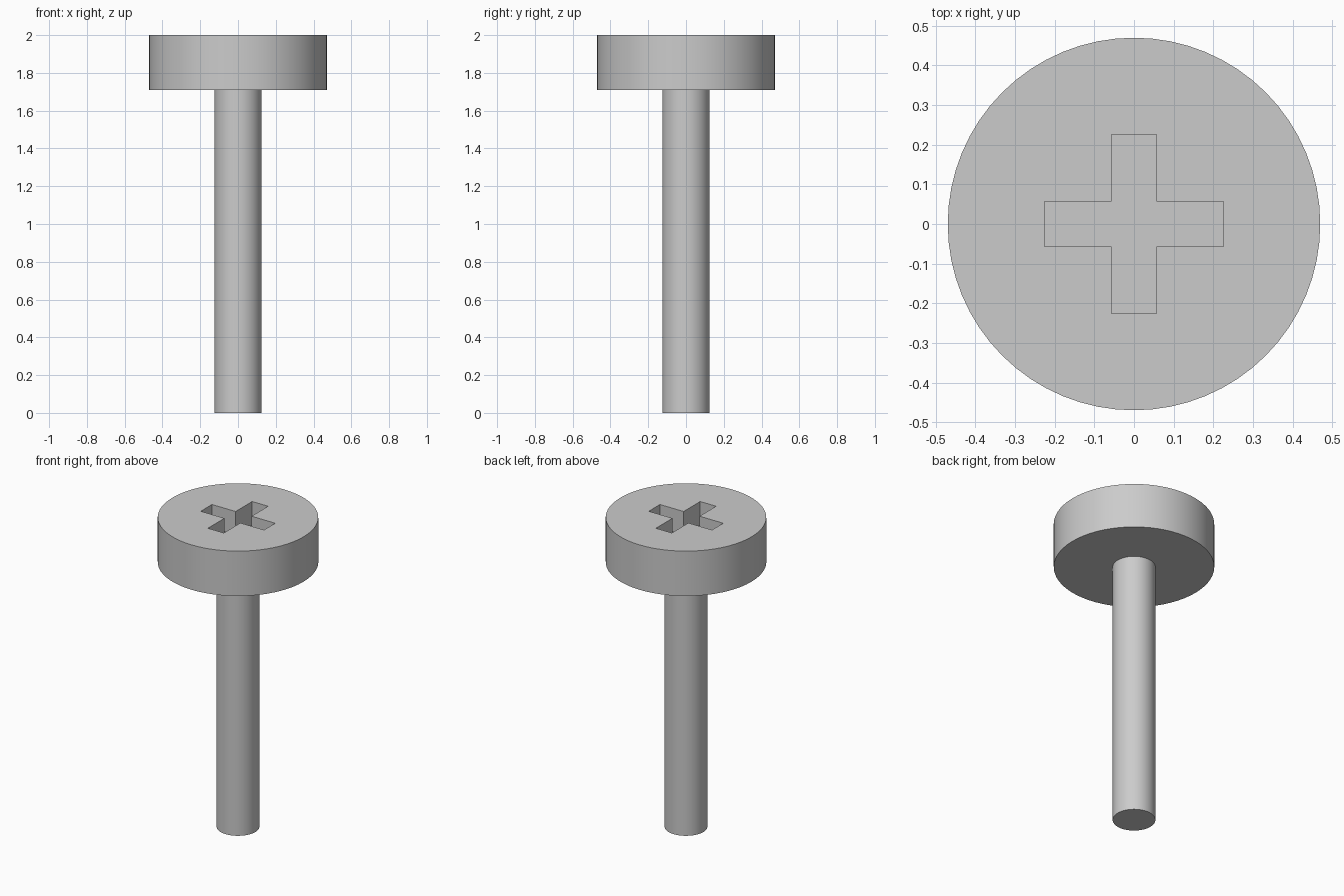
import bpy
import bmesh
import math

cube = bpy.data.objects.get("Cube")
if cube:
    bpy.data.objects.remove(cube, do_unlink=True)

HEAD_RADIUS, SHAFT_RADIUS = 0.47, 0.125
HEAD_BASE, TOP = 1.71, 2.0
SLOT_REACH, SLOT_HALF, SLOT_DEPTH = 0.226, 0.057, 0.15
SIDES = 64

# Plain grey metal
metal = bpy.data.materials.new("grey metal")
metal.use_nodes = True
grey = (0.6, 0.6, 0.6, 1.0)
metal.diffuse_color = grey
metal.node_tree.nodes["Principled BSDF"].inputs["Base Color"].default_value = grey


def make_object(name, bm):
    bmesh.ops.recalc_face_normals(bm, faces=bm.faces)
    mesh = bpy.data.meshes.new(name)
    bm.to_mesh(mesh)
    bm.free()
    obj = bpy.data.objects.new(name, mesh)
    bpy.context.collection.objects.link(obj)
    mesh.materials.append(metal)
    return obj


def extrude_up(bm, face, height):
    result = bmesh.ops.extrude_face_region(bm, geom=[face], use_keep_orig=True)
    verts = [g for g in result["geom"] if isinstance(g, bmesh.types.BMVert)]
    bmesh.ops.translate(bm, verts=verts, vec=(0, 0, height))


def ring(bm, radius, z):
    return [bm.verts.new((radius * math.cos(a), radius * math.sin(a), z))
            for a in (math.tau * i / SIDES for i in range(SIDES))]


# Screw body: one closed skin of stacked rings, shaft then wider head
bm = bmesh.new()
levels = [(SHAFT_RADIUS, 0), (SHAFT_RADIUS, HEAD_BASE),
          (HEAD_RADIUS, HEAD_BASE), (HEAD_RADIUS, TOP)]
rings = [ring(bm, r, z) for r, z in levels]
for low, high in zip(rings, rings[1:]):
    for i in range(SIDES):
        j = (i + 1) % SIDES
        bm.faces.new((low[i], low[j], high[j], high[i]))
bm.faces.new(rings[0][::-1])
bm.faces.new(rings[-1])
screw = make_object("screw", bm)

# Cross-shaped cutter: one arm outline turned through four quarters
bm = bmesh.new()
arm = [(SLOT_HALF, -SLOT_HALF), (SLOT_REACH, -SLOT_HALF), (SLOT_REACH, SLOT_HALF)]
outline = []
for quarter in range(4):
    c, s = ((1, 0), (0, 1), (-1, 0), (0, -1))[quarter]
    outline += [bm.verts.new((x * c - y * s, x * s + y * c, TOP - SLOT_DEPTH))
                for x, y in arm]
extrude_up(bm, bm.faces.new(outline), SLOT_DEPTH * 2)
cutter = make_object("cross_slot_cutter", bm)
cutter.hide_render = True

# Cut the driver recess into the head
cut = screw.modifiers.new("cross slot", 'BOOLEAN')
cut.operation = 'DIFFERENCE'
cut.solver = 'EXACT'
cut.object = cutter
bpy.context.view_layer.objects.active = screw
screw.select_set(True)
bpy.ops.object.modifier_apply(modifier=cut.name)
bpy.data.objects.remove(cutter, do_unlink=True)

# Smooth round sides, crisp rims
bpy.ops.object.shade_smooth_by_angle(angle=math.radians(30))
